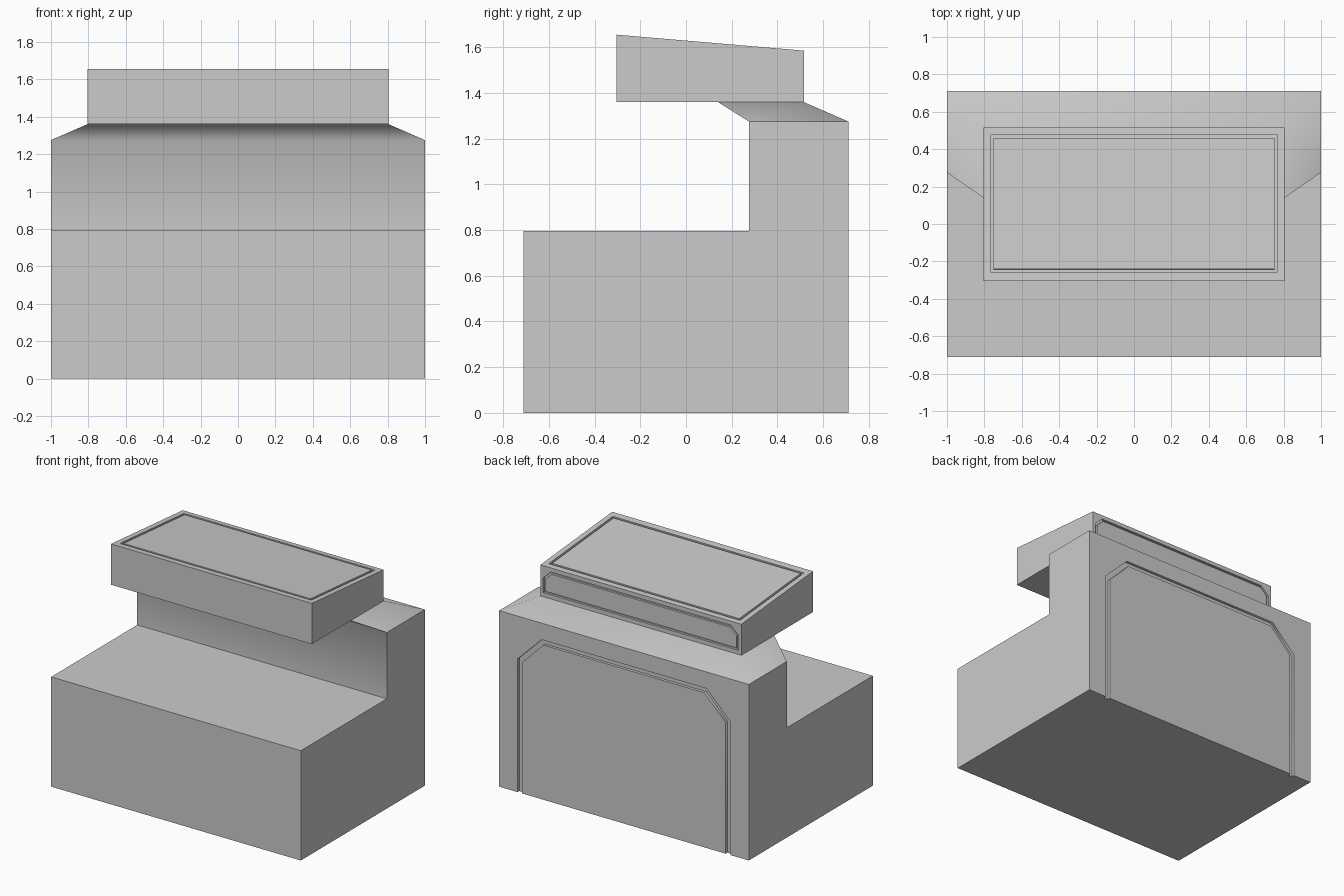
import bpy, bmesh, math
from mathutils import Matrix

if "Cube" in bpy.data.objects:
    bpy.data.objects.remove(bpy.data.objects["Cube"])


def make_object(name, bm):
    bmesh.ops.recalc_face_normals(bm, faces=bm.faces)
    mesh = bpy.data.meshes.new(name)
    bm.to_mesh(mesh)
    bm.free()
    obj = bpy.data.objects.new(name, mesh)
    bpy.context.collection.objects.link(obj)
    return obj


def side_profile(points, half_width):
    """Extrude a (y, z) profile across x."""
    bm = bmesh.new()
    face = bm.faces.new([bm.verts.new((-half_width, y, z)) for y, z in points])
    new = bmesh.ops.extrude_face_region(bm, geom=[face])["geom"]
    bmesh.ops.translate(bm, vec=(2 * half_width, 0, 0),
                        verts=[v for v in new if isinstance(v, bmesh.types.BMVert)])
    return bm


def mirrored(half):
    """Complete a right-hand outline with its mirror image."""
    return half + [(-x, y) for x, y in reversed(half)]


def cut_groove(target, outer, inner, closed, depth, matrix):
    """Cut a thin channel between two matching outlines."""
    bm = bmesh.new()
    rows = [[bm.verts.new((x, y, z)) for x, y in line]
            for line, z in ((outer, -depth), (inner, -depth), (inner, 0.03), (outer, 0.03))]
    n = len(outer)
    for i in range(n if closed else n - 1):
        j = (i + 1) % n
        for k in range(4):
            a, b = rows[k], rows[(k + 1) % 4]
            bm.faces.new((a[i], a[j], b[j], b[i]))
    if not closed:
        bm.faces.new([r[0] for r in rows])
        bm.faces.new([r[-1] for r in rows])
    bm.transform(matrix)
    cutter = make_object("groove_cutter", bm)
    cutter.hide_render = True
    mod = target.modifiers.new("groove", "BOOLEAN")
    mod.operation = "DIFFERENCE"
    mod.solver = "EXACT"
    mod.object = cutter
    bpy.context.view_layer.objects.active = target
    bpy.ops.object.modifier_apply(modifier=mod.name)
    bpy.data.objects.remove(cutter)


def back_plane(y):
    """Local x, y, z become world x, z, y on a rear face."""
    return Matrix(((1, 0, 0, 0), (0, 0, 1, y), (0, 1, 0, 0), (0, 0, 0, 1)))


# Stepped body with a raised rear block
bm = side_profile([(-0.71, 0), (0.71, 0), (0.71, 1.275), (0.275, 1.275),
                   (0.275, 0.795), (-0.71, 0.795)], 1.0)

# Tapered neck leaning forward from the rear block
top = max(bm.faces, key=lambda f: f.calc_center_median().z)
new = bmesh.ops.extrude_face_region(bm, geom=[top])["geom"]
for v in [g for g in new if isinstance(g, bmesh.types.BMVert)]:
    v.co = (math.copysign(0.805, v.co.x), 0.515 if v.co.y > 0.5 else 0.14, 1.36)
bmesh.ops.delete(bm, geom=[top] if top.is_valid else [], context="FACES_ONLY")
body = make_object("body", bm)

# Rear door groove, open at the floor
cut_groove(body,
           mirrored([(0.852, -0.05), (0.852, 0.965), (0.66, 1.155)]),
           mirrored([(0.815, -0.05), (0.815, 0.95), (0.645, 1.12)]),
           False, 0.02, back_plane(0.71))

# Overhanging head with a sloped top
head = make_object("head", side_profile([(-0.305, 1.36), (0.517, 1.36),
                                         (0.517, 1.585), (-0.305, 1.655)], 0.805))

# Groove framing the top panel
tilt = math.atan2(-0.07, 0.822)
cut_groove(head,
           mirrored([(0.766, -0.364), (0.766, 0.372)]),
           mirrored([(0.75, -0.348), (0.75, 0.356)]),
           True, 0.015,
           Matrix.Translation((0, 0.106, 1.62)) @ Matrix.Rotation(tilt, 4, "X"))

# Groove framing the rear panel of the head
cut_groove(head,
           mirrored([(0.782, 1.39), (0.782, 1.497), (0.72, 1.555)]),
           mirrored([(0.766, 1.404), (0.766, 1.49), (0.714, 1.54)]),
           True, 0.015, back_plane(0.517))

# Soft shading where the neck meets the rear block
bpy.ops.object.select_all(action="DESELECT")
body.select_set(True)
bpy.context.view_layer.objects.active = body
bpy.ops.object.shade_smooth_by_angle(angle=math.radians(60))
